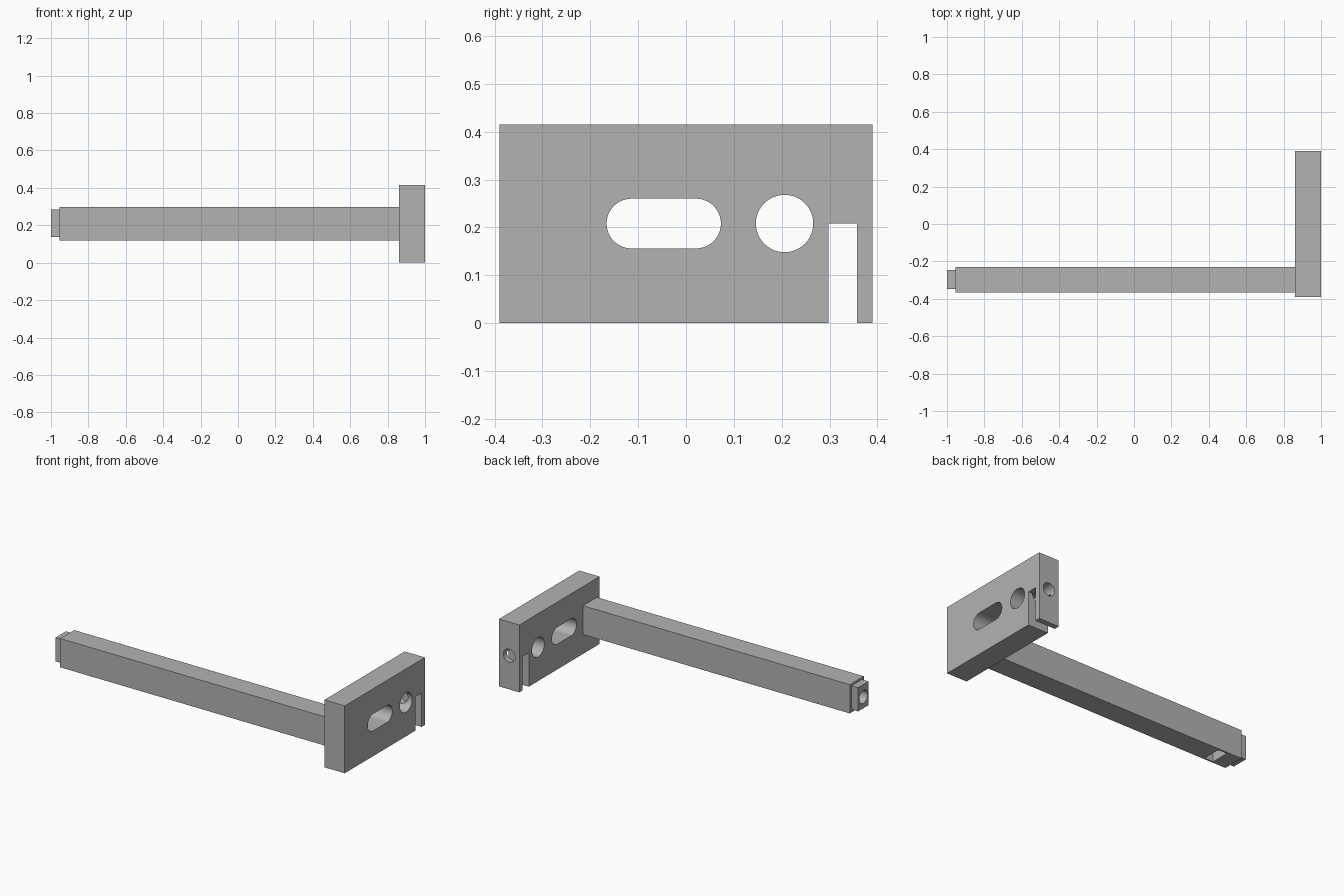
import bpy
import math

cube = bpy.data.objects.get("Cube")
if cube:
    bpy.data.objects.remove(cube, do_unlink=True)

grey = bpy.data.materials.new("plain grey")
grey.use_nodes = True
grey.diffuse_color = (0.45, 0.45, 0.45, 1)
grey.node_tree.nodes["Principled BSDF"].inputs["Base Color"].default_value = (0.45, 0.45, 0.45, 1)


def box(name, x, y, z):
    """Box spanning the given (low, high) ranges."""
    spans = (x, y, z)
    bpy.ops.mesh.primitive_cube_add(size=1, location=[(a + b) / 2 for a, b in spans])
    obj = bpy.context.object
    obj.name = name
    obj.scale = [b - a for a, b in spans]
    bpy.ops.object.transform_apply(location=False, rotation=False, scale=True)
    obj.data.materials.append(grey)
    return obj


def rod(name, centre, radius, length, axis):
    """Cylinder along the x or y axis."""
    turn = (0, math.pi / 2, 0) if axis == "x" else (math.pi / 2, 0, 0)
    bpy.ops.mesh.primitive_cylinder_add(vertices=48, radius=radius, depth=length,
                                        location=centre, rotation=turn)
    obj = bpy.context.object
    obj.name = name
    obj.data.materials.append(grey)
    return obj


def combine(target, tool, operation="DIFFERENCE"):
    """Apply a boolean and discard the tool."""
    tool.hide_render = True
    mod = target.modifiers.new("combine", "BOOLEAN")
    mod.operation = operation
    mod.solver = "EXACT"
    mod.object = tool
    bpy.ops.object.select_all(action="DESELECT")
    target.select_set(True)
    bpy.context.view_layer.objects.active = target
    bpy.ops.object.modifier_apply(modifier=mod.name)
    bpy.data.objects.remove(tool, do_unlink=True)


def finish(obj):
    bpy.ops.object.select_all(action="DESELECT")
    obj.select_set(True)
    bpy.context.view_layer.objects.active = obj
    bpy.ops.object.shade_smooth_by_angle(angle=math.radians(30))


mid_z = 0.208
plate_x = 0.931

# End plate with rounded slot, round hole, nut notch and side screw hole
plate = box("end_plate", (0.862, 1.0), (-0.39, 0.39), (0, 0.415))
slot = box("slot_cutter", (0.8, 1.1), (-0.114, 0.021), (mid_z - 0.052, mid_z + 0.052))
for y in (-0.114, 0.021):
    combine(slot, rod("slot_end", (plate_x, y, mid_z), 0.052, 0.3, "x"), "UNION")
combine(plate, slot)
combine(plate, rod("round_hole", (plate_x, 0.206, mid_z), 0.06, 0.3, "x"))
combine(plate, box("notch", (0.8, 1.1), (0.298, 0.357), (-0.1, mid_z)))
combine(plate, rod("side_hole", (plate_x, 0.32, mid_z), 0.04, 0.23, "y"))
finish(plate)

# Long bar with stepped tip, end screw hole and nut pocket underneath
bar_y = -0.297
bar = box("long_bar", (-0.955, 0.862), (-0.365, -0.229), (0.12, 0.297))
combine(bar, box("tip", (-1.0, -0.9), (-0.347, -0.246), (0.138, 0.284)), "UNION")
combine(bar, rod("end_hole", (-0.9, bar_y, mid_z), 0.04, 0.3, "x"))
combine(bar, box("nut_pocket", (-0.86, -0.80), (-0.355, -0.239), (0.05, mid_z)))
finish(bar)
